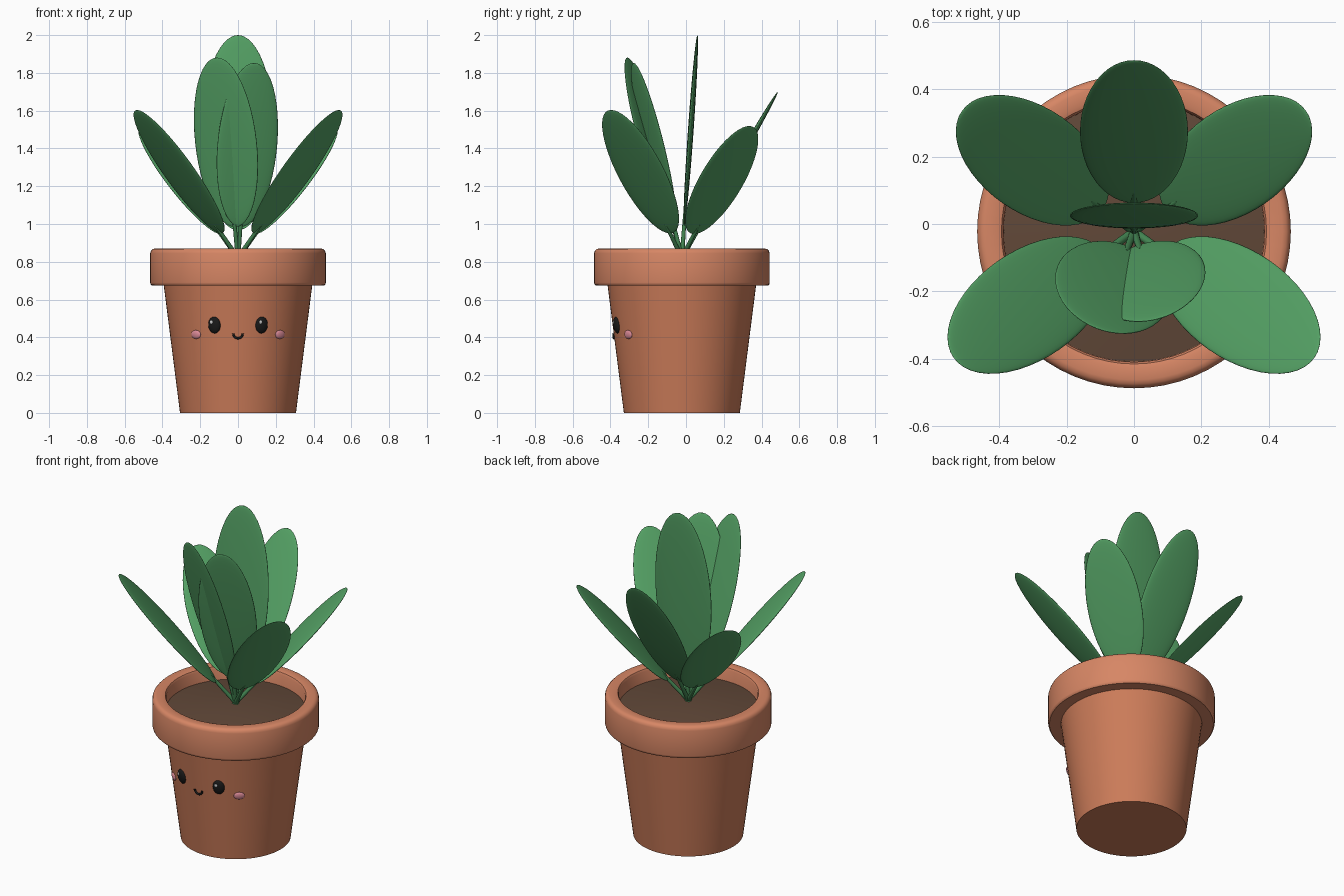
import bpy, bmesh, math
from math import sin, cos, pi, radians
from mathutils import Matrix, Vector

if "Cube" in bpy.data.objects:
    bpy.data.objects.remove(bpy.data.objects["Cube"])

CY = -0.022  # pot axis in y


def material(name, r, g, b):
    m = bpy.data.materials.new(name)
    m.diffuse_color = (r, g, b, 1)
    m.use_nodes = True
    m.node_tree.nodes["Principled BSDF"].inputs["Base Color"].default_value = m.diffuse_color
    return m


CLAY = material("clay", 0.60, 0.20, 0.10)
RIM = material("rim_clay", 0.68, 0.24, 0.13)
SOIL = material("soil", 0.12, 0.065, 0.04)
LEAF = material("leaf", 0.09, 0.36, 0.13)
STEM = material("stem", 0.06, 0.25, 0.09)
BLACK = material("black", 0.01, 0.01, 0.01)
WHITE = material("white", 0.95, 0.95, 0.95)
PINK = material("pink", 0.75, 0.27, 0.33)


def finish(name, bm, mat, angle=40):
    bmesh.ops.recalc_face_normals(bm, faces=bm.faces)
    me = bpy.data.meshes.new(name)
    bm.to_mesh(me)
    bm.free()
    ob = bpy.data.objects.new(name, me)
    bpy.context.collection.objects.link(ob)
    me.materials.append(mat)
    bpy.ops.object.select_all(action='DESELECT')
    ob.select_set(True)
    bpy.context.view_layer.objects.active = ob
    bpy.ops.object.shade_smooth_by_angle(angle=radians(angle))
    return ob


def lathe(name, profile, mat, closed=False, segs=64):
    bm = bmesh.new()
    vs = [bm.verts.new((r, 0, z)) for r, z in profile]
    ends = vs + vs[:1] if closed else vs
    es = [bm.edges.new(p) for p in zip(ends, ends[1:])]
    bmesh.ops.spin(bm, geom=vs + es, cent=(0, 0, 0), axis=(0, 0, 1),
                   angle=2 * pi, steps=segs)
    bmesh.ops.remove_doubles(bm, verts=bm.verts, dist=1e-4)
    bmesh.ops.translate(bm, verts=bm.verts, vec=(0, CY, 0))
    return finish(name, bm, mat)


def ellipsoid(name, matrix, size, mat, u=32, v=20):
    bm = bmesh.new()
    bmesh.ops.create_uvsphere(bm, u_segments=u, v_segments=v, radius=1,
                              matrix=matrix @ Matrix.Diagonal((*size, 1)))
    return finish(name, bm, mat, 180)


# pot, rim and soil
lathe("pot_body", [(0, 0), (0.307, 0), (0.395, 0.69)], CLAY)
lathe("pot_rim", [(0.385, 0.675), (0.457, 0.675), (0.463, 0.681), (0.465, 0.69),
                  (0.465, 0.845), (0.461, 0.858), (0.452, 0.867), (0.44, 0.87),
                  (0.405, 0.87), (0.393, 0.866), (0.387, 0.855)], RIM, True)
lathe("soil", [(0.39, 0.785), (0.3, 0.797), (0.2, 0.808), (0.1, 0.815), (0, 0.817)], SOIL)

# leaves: (name, azimuth, lean, total length, half width), each with a stem
BASE = Vector((0, CY, 0.82))
for name, az, lean, length, hw in [
        ("upright_leaf", 90, 4, 1.183, 0.19),
        ("back_leaf", 90, 30, 1.015, 0.16),
        ("tall_left_leaf", 249, 16.2, 1.105, 0.175),
        ("tall_right_leaf", 288.4, 14.6, 1.067, 0.167),
        ("front_left_leaf", 215, 39.8, 1.02, 0.16),
        ("front_right_leaf", 325, 39.8, 1.02, 0.16),
        ("rear_left_leaf", 145, 41.7, 0.936, 0.155),
        ("rear_right_leaf", 35, 41.7, 0.936, 0.155)]:
    frame = (Matrix.Translation(BASE) @ Matrix.Rotation(radians(az - 90), 4, 'Z')
             @ Matrix.Rotation(radians(-lean), 4, 'X'))
    half = (length - 0.17) / 2
    ellipsoid(name, frame @ Matrix.Translation((0, 0, length - half)),
              (hw, 0.015, half), LEAF, 40, 24)
    bm = bmesh.new()
    bmesh.ops.create_cone(bm, cap_ends=True, segments=12, radius1=0.013, radius2=0.009,
                          depth=0.26, matrix=frame @ Matrix.Translation((0, 0, 0.11)))
    finish(name.replace("leaf", "stem"), bm, STEM)


def on_pot(x, z):
    """Frame on the pot's front surface, local -y pointing outwards."""
    r = 0.307 + 0.088 * z / 0.69
    return (Matrix.Translation((x, CY - math.sqrt(r * r - x * x), z))
            @ Matrix.Rotation(math.asin(x / r), 4, 'Z')
            @ Matrix.Rotation(radians(7.3), 4, 'X'))


# eyes, highlights and cheeks
for side, s in (("left", -1), ("right", 1)):
    eye = on_pot(s * 0.125, 0.465)
    ellipsoid(side + "_eye", eye, (0.034, 0.017, 0.044), BLACK)
    ellipsoid(side + "_eye_highlight", eye @ Matrix.Translation((-0.011, -0.014, 0.017)),
              (0.009, 0.004, 0.01), WHITE, 16, 10)
    ellipsoid(side + "_cheek", on_pot(s * 0.222, 0.415), (0.031, 0.01, 0.023), PINK)

# smiling mouth
cu = bpy.data.curves.new("mouth", 'CURVE')
cu.dimensions = '3D'
cu.bevel_depth = 0.006
cu.bevel_resolution = 3
cu.use_fill_caps = True
sp = cu.splines.new('POLY')
sp.points.add(12)
for i, p in enumerate(sp.points):
    a = pi + pi * i / 12
    p.co = (*(on_pot(0.025 * cos(a), 0.42 + 0.025 * sin(a)).translation
              + Vector((0, -0.003, 0))), 1)
cu.materials.append(BLACK)
bpy.context.collection.objects.link(bpy.data.objects.new("mouth", cu))
